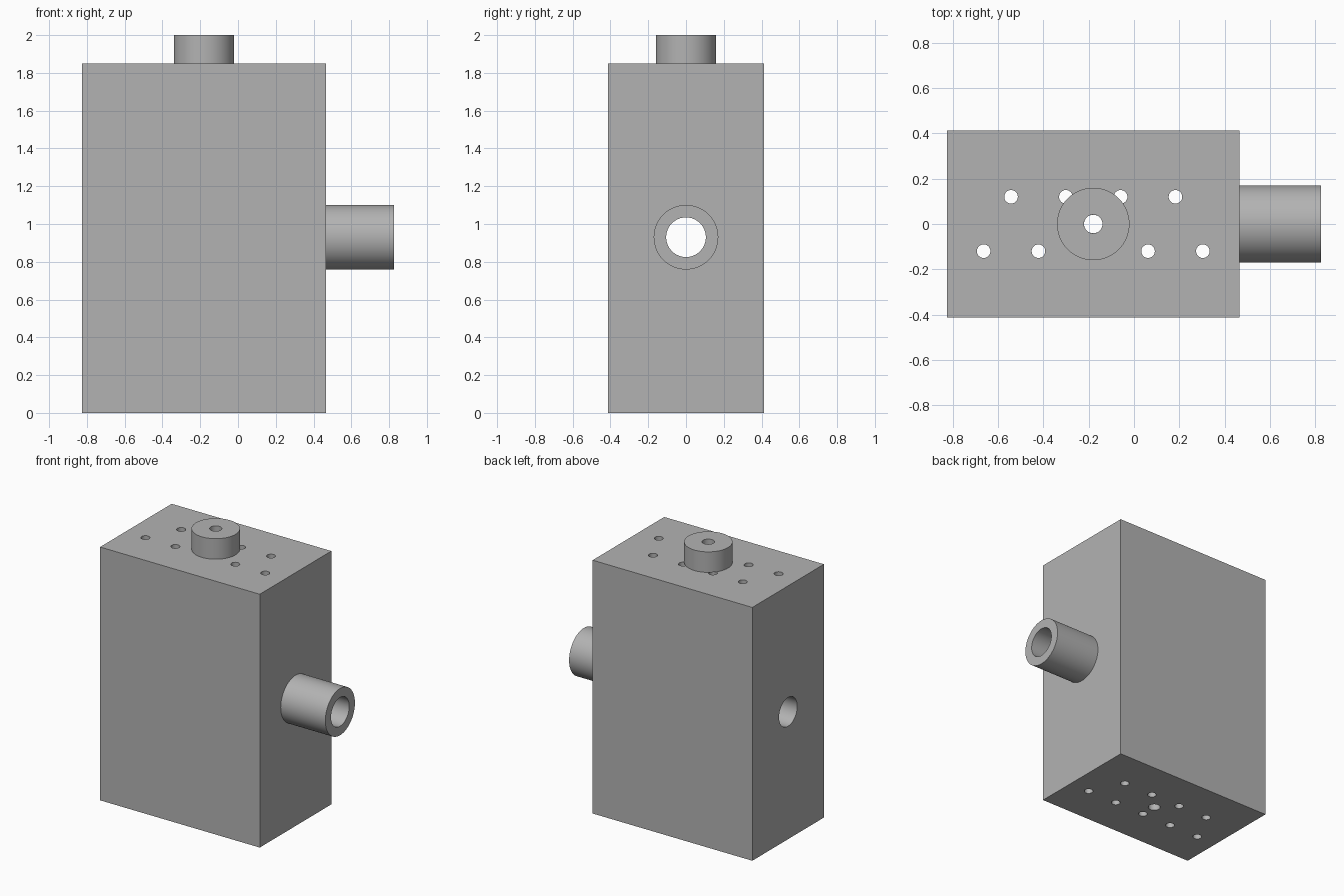
import bpy, bmesh
from math import pi, radians
from mathutils import Matrix, Vector

if "Cube" in bpy.data.objects:
    bpy.data.objects.remove(bpy.data.objects["Cube"])

grey = bpy.data.materials.new("plain_grey")
grey.use_nodes = True
grey.diffuse_color = (0.45, 0.45, 0.45, 1)
grey.node_tree.nodes["Principled BSDF"].inputs["Base Color"].default_value = grey.diffuse_color

LEFT, RIGHT, HALF_DEPTH, TOP = -0.825, 0.465, 0.413, 1.85
MID = (LEFT + RIGHT) / 2
PORT_Z = 0.93
PORT_BORE, BOSS_BORE, SMALL_BORE = 0.105, 0.041, 0.03
ALONG_X = Matrix.Rotation(pi / 2, 4, "Y")


def make_object(name, bm):
    bmesh.ops.recalc_face_normals(bm, faces=bm.faces)
    mesh = bpy.data.meshes.new(name)
    bm.to_mesh(mesh)
    bm.free()
    mesh.materials.append(grey)
    obj = bpy.data.objects.new(name, mesh)
    bpy.context.collection.objects.link(obj)
    return obj


def smooth(obj):
    bpy.ops.object.select_all(action="DESELECT")
    obj.select_set(True)
    bpy.context.view_layer.objects.active = obj
    bpy.ops.object.shade_smooth_by_angle(angle=radians(30))


def tube(name, outer, inner, length, matrix):
    """Hollow cylinder spun from a rectangular profile, starting at the matrix origin."""
    bm = bmesh.new()
    corners = [(inner, 0), (outer, 0), (outer, length), (inner, length)]
    verts = [bm.verts.new((r, 0, z)) for r, z in corners]
    edges = [bm.edges.new((verts[i], verts[(i + 1) % 4])) for i in range(4)]
    bmesh.ops.spin(bm, geom=verts + edges, cent=(0, 0, 0), axis=(0, 0, 1),
                   angle=2 * pi, steps=64, use_merge=True)
    bmesh.ops.remove_doubles(bm, verts=bm.verts, dist=0.0001)
    bm.transform(matrix)
    smooth(make_object(name, bm))


def drill(target, radius, matrix, sides):
    """Cut a long straight hole centred on the matrix origin."""
    bm = bmesh.new()
    bmesh.ops.create_cone(bm, cap_ends=True, segments=sides, radius1=radius,
                          radius2=radius, depth=4, matrix=matrix)
    cutter = make_object("drill_cutter", bm)
    cutter.hide_render = True
    mod = target.modifiers.new("hole", "BOOLEAN")
    mod.operation, mod.solver, mod.object = "DIFFERENCE", "EXACT", cutter
    bpy.context.view_layer.objects.active = target
    bpy.ops.object.modifier_apply(modifier=mod.name)
    bpy.data.objects.remove(cutter)


# Block body
bm = bmesh.new()
bmesh.ops.create_cube(bm, size=1)
bm.transform(Matrix.Translation((MID, 0, TOP / 2))
             @ Matrix.Diagonal((RIGHT - LEFT, 2 * HALF_DEPTH, TOP, 1)))
body = make_object("block_body", bm)

# Cross bore and central vertical bore
drill(body, PORT_BORE, Matrix.Translation((0, 0, PORT_Z)) @ ALONG_X, 64)
drill(body, BOSS_BORE, Matrix.Translation((MID, 0, 1)), 32)

# Two staggered rows of small vertical holes: five in front, four behind
for count, y in ((5, -0.12), (4, 0.12)):
    for i in range(count):
        x = MID + 0.242 * (i - (count - 1) / 2)
        drill(body, SMALL_BORE, Matrix.Translation((x, y, 1)), 32)
smooth(body)

# Top boss and side pipe
tube("top_boss", 0.16, BOSS_BORE, 2 - TOP, Matrix.Translation((MID, 0, TOP)))
tube("side_pipe", 0.171, PORT_BORE, 0.36,
     Matrix.Translation((RIGHT, 0, PORT_Z)) @ ALONG_X)
